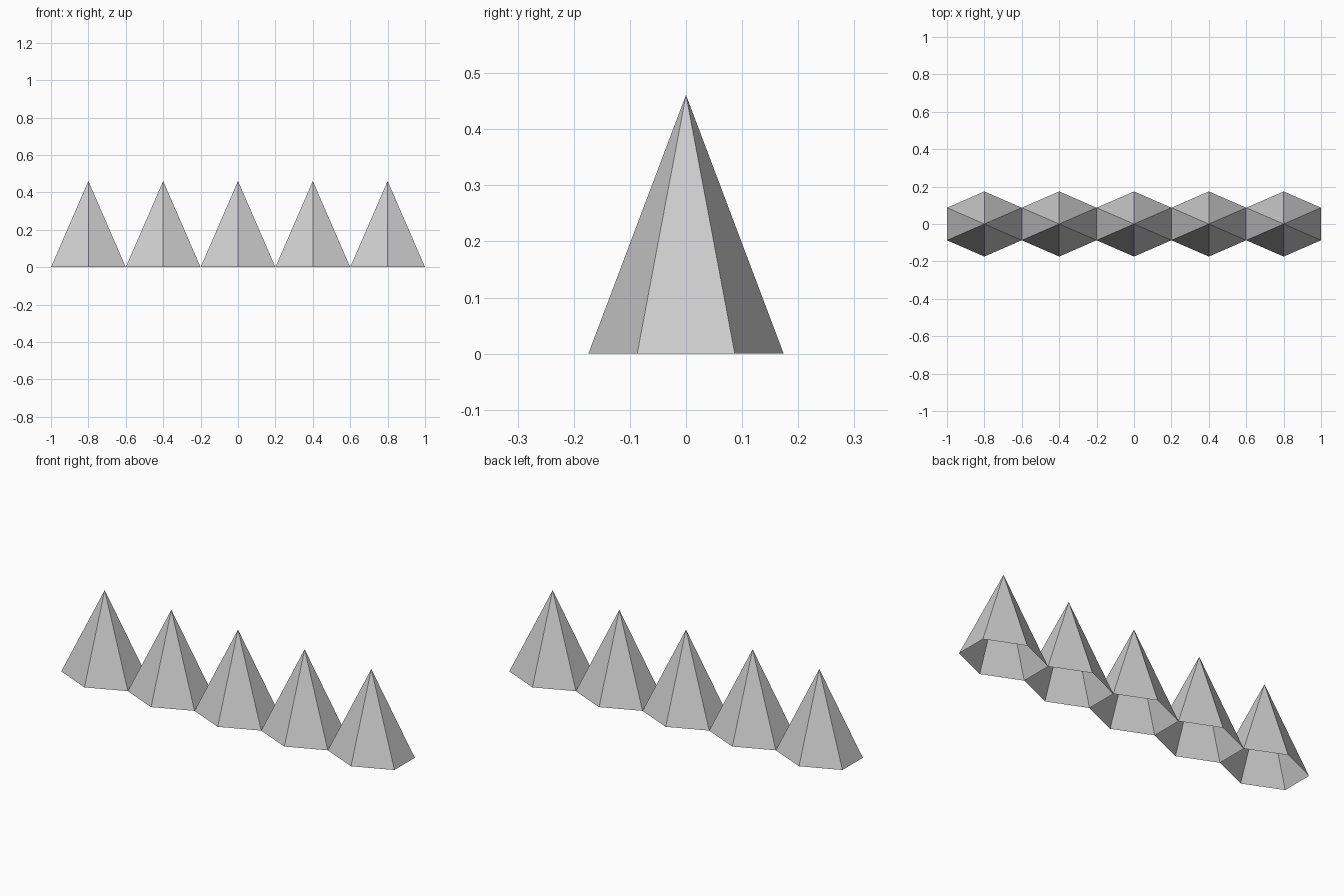
import bpy
import math

if "Cube" in bpy.data.objects:
    bpy.data.objects.remove(bpy.data.objects["Cube"])

COUNT, PITCH, HEIGHT = 5, 0.4, 0.461
HALF_X, HALF_Y = 0.2, 0.174


def spike(index):
    # Hollow six-sided spike, open underneath, corners pointing to front and back
    x = (index - (COUNT - 1) / 2) * PITCH
    bpy.ops.mesh.primitive_cone_add(
        vertices=6, radius1=1, radius2=0, depth=HEIGHT,
        end_fill_type='NOTHING', location=(x, 0, HEIGHT / 2))
    obj = bpy.context.object
    obj.name = f"spike_{index + 1}"
    # Stretch the hexagon so neighbouring flat sides meet
    obj.scale = (HALF_X / math.cos(math.pi / 6), HALF_Y, 1)
    bpy.ops.object.transform_apply(location=False, rotation=False, scale=True)


# Row of spikes
for i in range(COUNT):
    spike(i)
